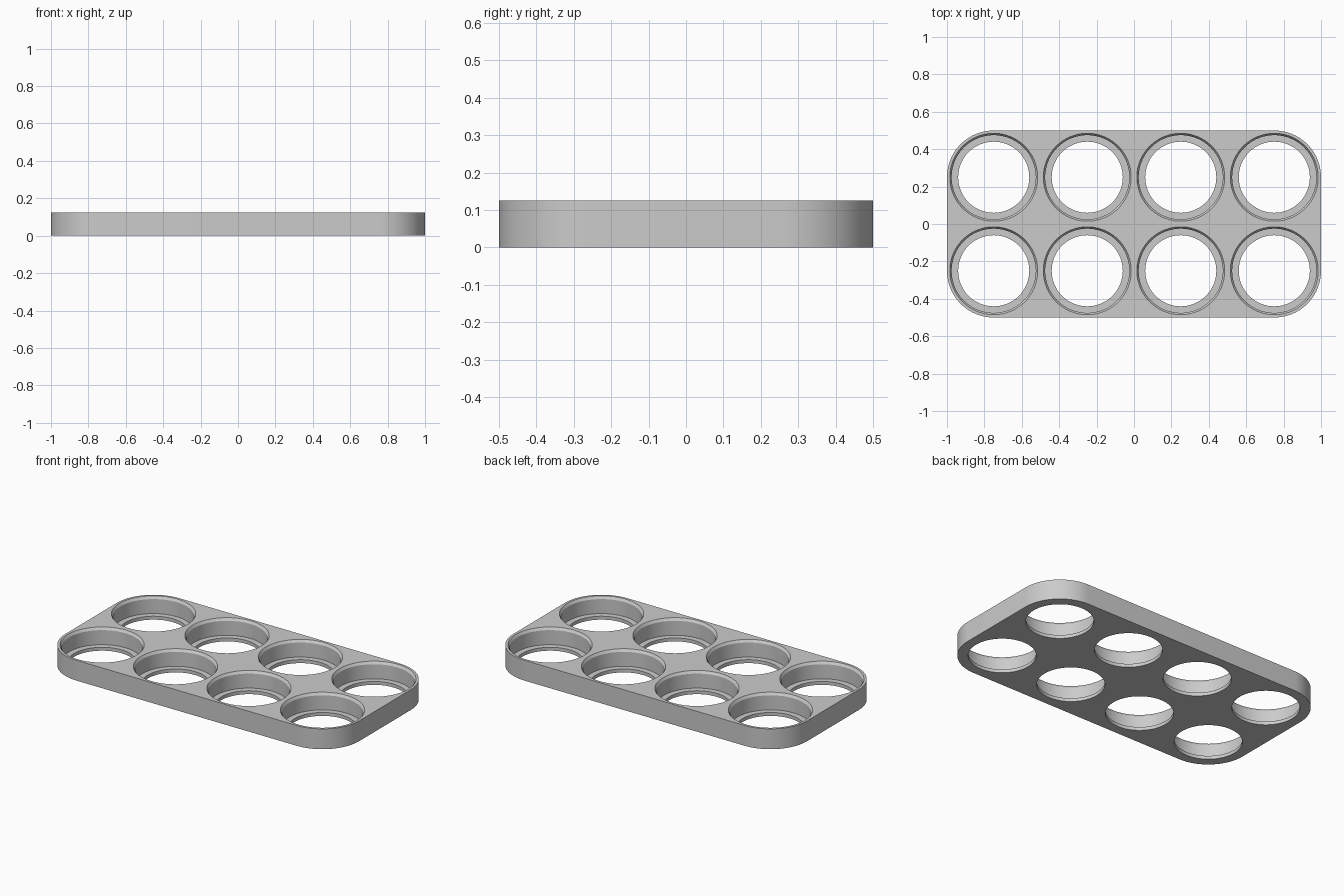
import bpy, bmesh
from math import cos, sin, pi, radians

if "Cube" in bpy.data.objects:
    bpy.data.objects.remove(bpy.data.objects["Cube"])

HEIGHT, CORNER, CELL, SEGMENTS = 0.125, 0.25, 0.5, 96


def new_object(name, bm):
    bmesh.ops.recalc_face_normals(bm, faces=bm.faces)
    mesh = bpy.data.meshes.new(name)
    bm.to_mesh(mesh)
    bm.free()
    obj = bpy.data.objects.new(name, mesh)
    bpy.context.collection.objects.link(obj)
    return obj


def add_lathe(bm, cx, cy, profile):
    """Closed solid of revolution from (radius, height) pairs, bottom to top."""
    rings = []
    for r, z in profile:
        rings.append([bm.verts.new((cx + r * cos(2 * pi * i / SEGMENTS),
                                    cy + r * sin(2 * pi * i / SEGMENTS), z))
                      for i in range(SEGMENTS)])
    for low, high in zip(rings, rings[1:]):
        for i in range(SEGMENTS):
            j = (i + 1) % SEGMENTS
            bm.faces.new((low[i], low[j], high[j], high[i]))
    bm.faces.new(rings[0][::-1])
    bm.faces.new(rings[-1])


# Grey plastic
grey = bpy.data.materials.new("grey plastic")
grey.use_nodes = True
colour = (0.6, 0.6, 0.6, 1)
grey.diffuse_color = colour
grey.node_tree.nodes["Principled BSDF"].inputs["Base Color"].default_value = colour

# Rounded rectangular plate
bm = bmesh.new()
outline = []
steps = SEGMENTS // 4
for corner, (sx, sy) in enumerate([(1, 1), (-1, 1), (-1, -1), (1, -1)]):
    for i in range(steps + 1):
        a = (corner + i / steps) * pi / 2
        outline.append(bm.verts.new((sx * (1 - CORNER) + CORNER * cos(a),
                                     sy * (0.5 - CORNER) + CORNER * sin(a), 0)))
base = bm.faces.new(outline)
top = bmesh.ops.extrude_face_region(bm, geom=[base], use_keep_orig=True)
bmesh.ops.translate(bm, vec=(0, 0, HEIGHT),
                    verts=[g for g in top["geom"] if isinstance(g, bmesh.types.BMVert)])
bmesh.ops.remove_doubles(bm, verts=bm.verts, dist=1e-5)
tray = new_object("tray", bm)
tray.data.materials.append(grey)

# Stepped pockets: through hole, ledge, wall and chamfered rim
bm = bmesh.new()
pocket = [(0.19, -0.05), (0.19, 0.021), (0.225, 0.021),
          (0.225, HEIGHT - 0.015), (0.235, HEIGHT), (0.235, HEIGHT + 0.05)]
for col in range(4):
    for row in range(2):
        add_lathe(bm, (col - 1.5) * CELL, (row - 0.5) * CELL, pocket)
cutter = new_object("pocket_cutter", bm)
cutter.data.materials.append(grey)
cutter.hide_render = True

cut = tray.modifiers.new("pockets", 'BOOLEAN')
cut.operation = 'DIFFERENCE'
cut.solver = 'EXACT'
cut.object = cutter

# Apply the cut, then smooth the round walls
bpy.ops.object.select_all(action='DESELECT')
tray.select_set(True)
bpy.context.view_layer.objects.active = tray
bpy.ops.object.modifier_apply(modifier=cut.name)
bpy.data.objects.remove(cutter)
bpy.ops.object.shade_smooth_by_angle(angle=radians(20))
